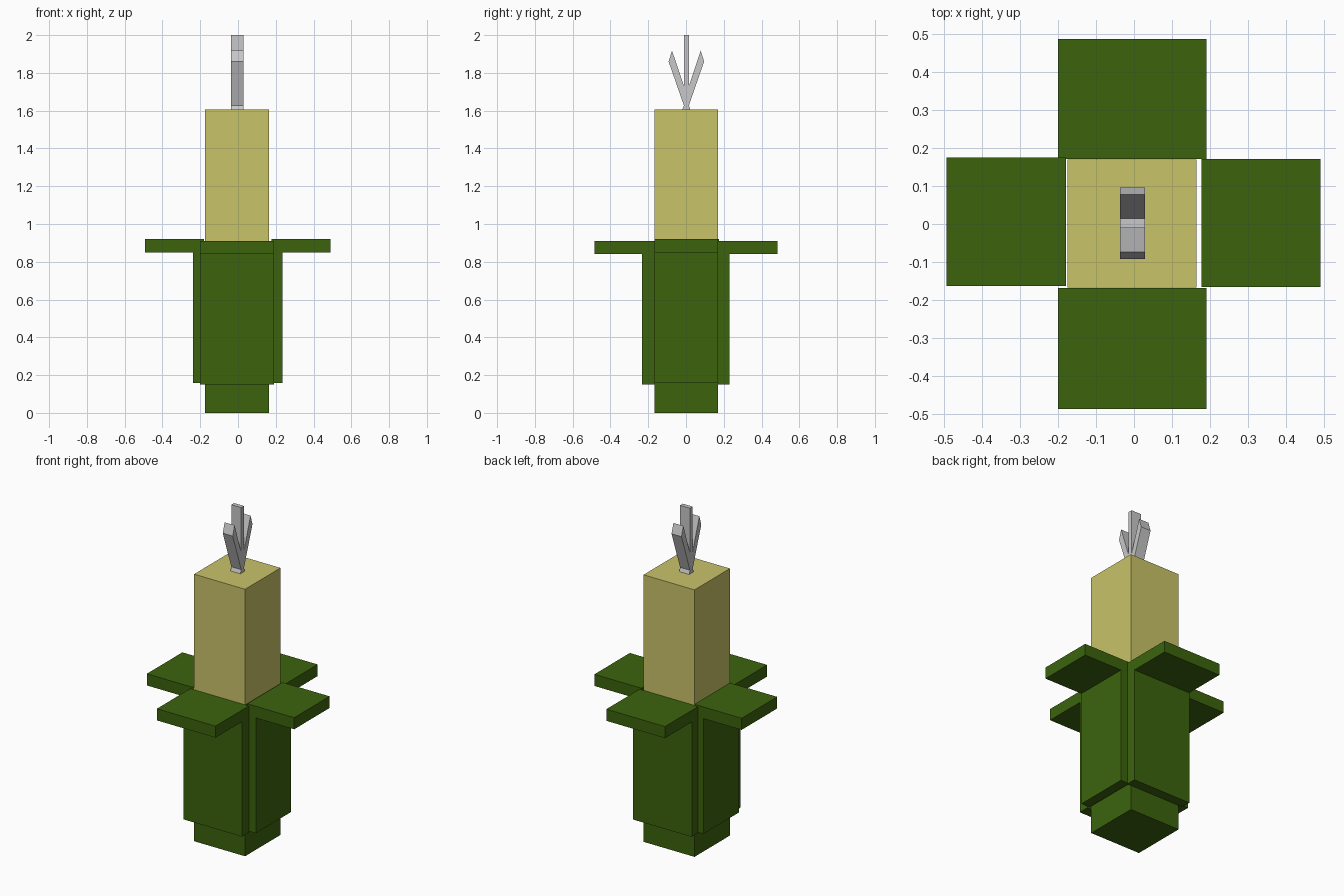
import bpy
import bmesh

if "Cube" in bpy.data.objects:
    bpy.data.objects.remove(bpy.data.objects["Cube"], do_unlink=True)


def make_material(name, rgb):
    mat = bpy.data.materials.new(name)
    mat.use_nodes = True
    colour = (*rgb, 1.0)
    mat.diffuse_color = colour
    mat.node_tree.nodes["Principled BSDF"].inputs["Base Color"].default_value = colour
    return mat


green = make_material("leaf green", (0.045, 0.127, 0.004))
yellow = make_material("pale yellow", (0.584, 0.546, 0.141))
grey = make_material("light grey", (0.58, 0.58, 0.58))


def prism(name, profile, low, high, axis, mat):
    """Extrude a (horizontal, z) profile along the x or y axis."""
    def place(u, z, depth):
        return (depth, u, z) if axis == "x" else (u, depth, z)

    bm = bmesh.new()
    face = bm.faces.new([bm.verts.new(place(u, z, low)) for u, z in profile])
    result = bmesh.ops.extrude_face_region(bm, geom=[face])
    verts = [g for g in result["geom"] if isinstance(g, bmesh.types.BMVert)]
    bmesh.ops.translate(bm, verts=verts, vec=place(0, 0, high - low))
    bmesh.ops.recalc_face_normals(bm, faces=bm.faces[:])
    mesh = bpy.data.meshes.new(name)
    bm.to_mesh(mesh)
    bm.free()
    mesh.materials.append(mat)
    obj = bpy.data.objects.new(name, mesh)
    bpy.context.scene.collection.objects.link(obj)
    return obj


def column(name, bottom, top, mat):
    left, right = -0.175, 0.164
    profile = [(left, bottom), (right, bottom), (right, top), (left, top)]
    return prism(name, profile, -0.167, 0.169, "y", mat)


def leaf(name, sign, inner, outer, tip, bottom, top, low, high, axis):
    """Upright slab that folds outwards into a flat plate at its top."""
    under = top - 0.07
    profile = [(inner, bottom), (outer, bottom), (outer, under),
               (tip, under), (tip, top), (inner, top)]
    return prism(name, [(sign * u, z) for u, z in profile], low, high, axis, green)


# Square core, green below and yellow above
column("lower_stem", 0.0, 0.91, green)
column("upper_core", 0.91, 1.605, yellow)

# Four folded husk leaves
leaf("front_leaf", -1, 0.168, 0.233, 0.485, 0.15, 0.911, -0.2, 0.19, "x")
leaf("back_leaf", 1, 0.17, 0.23, 0.485, 0.15, 0.911, -0.2, 0.19, "x")
leaf("left_leaf", 1, 0.177, 0.235, 0.49, 0.157, 0.92, -0.166, 0.17, "y")
leaf("right_leaf", -1, 0.179, 0.238, 0.492, 0.157, 0.92, -0.163, 0.174, "y")

# Three-pronged tuft, mirrored half outline
half = [(0.022, 1.603), (0.013, 1.627), (0.094, 1.86), (0.076, 1.918),
        (0.013, 1.73), (0.013, 2.0)]
outline = half + [(-u, z) for u, z in reversed(half)]
prism("tuft", [(u + 0.002, z) for u, z in outline], -0.037, 0.029, "x", grey)
